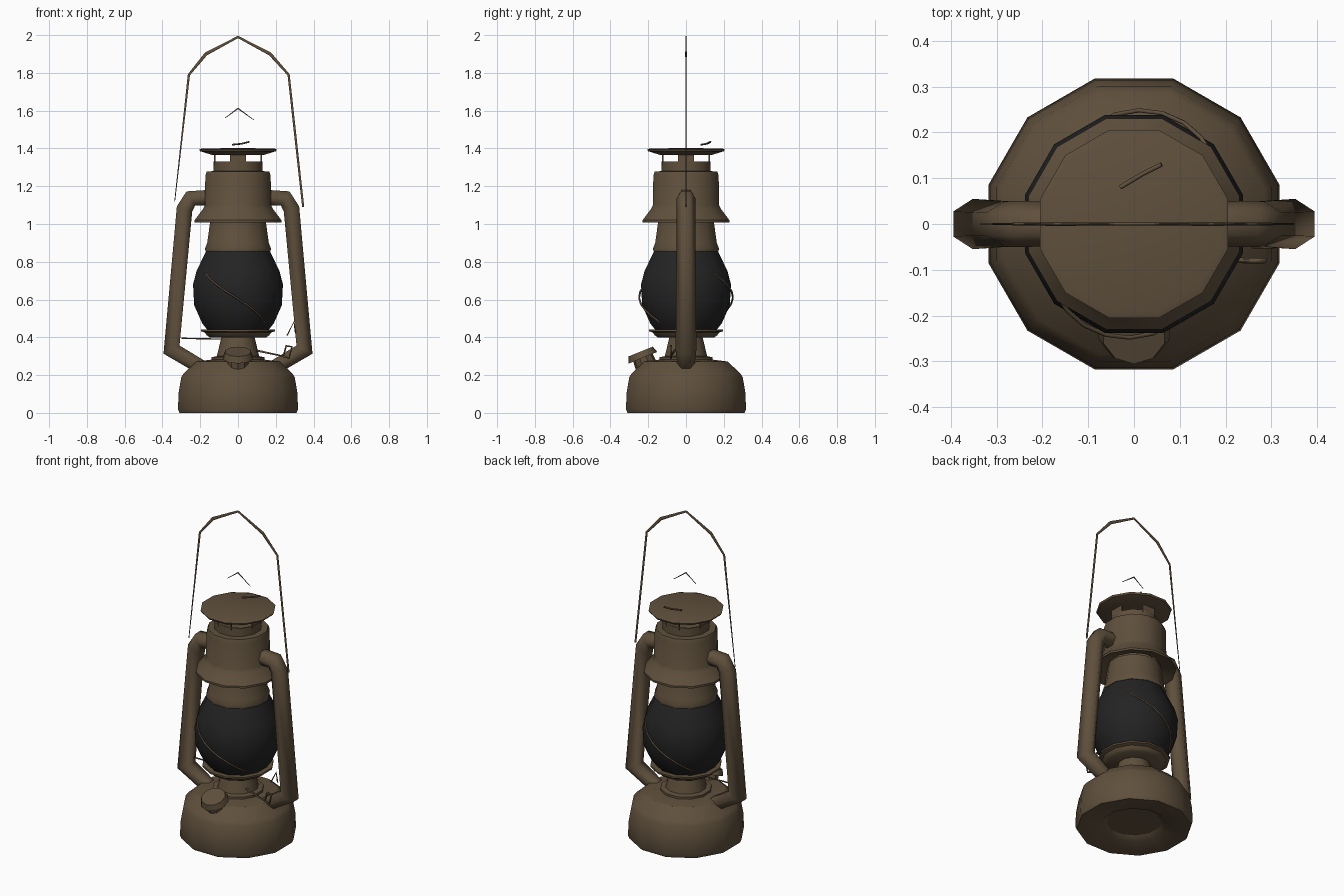
import bpy
import bmesh
from math import sin, cos, pi, radians
from mathutils import Matrix, Vector

if "Cube" in bpy.data.objects:
    bpy.data.objects.remove(bpy.data.objects["Cube"], do_unlink=True)


def material(name, rgb):
    m = bpy.data.materials.new(name)
    m.use_nodes = True
    m.diffuse_color = (*rgb, 1)
    bsdf = m.node_tree.nodes["Principled BSDF"]
    bsdf.inputs["Base Color"].default_value = (*rgb, 1)
    bsdf.inputs["Roughness"].default_value = 0.8
    return m


BROWN = material("aged brown metal", (0.115, 0.08, 0.046))
BLACK = material("smoked glass", (0.017, 0.017, 0.017))
SIDES = 12


def finish(name, bm, mat, angle=35):
    bmesh.ops.remove_doubles(bm, verts=bm.verts, dist=0.0005)
    bmesh.ops.recalc_face_normals(bm, faces=bm.faces)
    me = bpy.data.meshes.new(name)
    bm.to_mesh(me)
    bm.free()
    me.materials.append(mat)
    for p in me.polygons:
        p.use_smooth = True
    me.set_sharp_from_angle(angle=radians(angle))
    ob = bpy.data.objects.new(name, me)
    bpy.context.collection.objects.link(ob)
    return ob


def lathe(name, profile, mat=BROWN, sides=SIDES):
    """Revolve (silhouette half-width, z) points around the z axis."""
    bm = bmesh.new()
    fit = 1 / cos(pi / sides)
    rings = []
    for r, z in profile:
        rings.append([bm.verts.new((r * fit * cos(2 * pi * (i + 0.5) / sides),
                                    r * fit * sin(2 * pi * (i + 0.5) / sides), z))
                      for i in range(sides)])
    for a, b in zip(rings, rings[1:]):
        for i in range(sides):
            j = (i + 1) % sides
            bm.faces.new((a[i], a[j], b[j], b[i]))
    return finish(name, bm, mat)


def tube(name, points, radius, widths=None, resolution=2):
    """Round tube along straight segments."""
    cu = bpy.data.curves.new(name, "CURVE")
    cu.dimensions = "3D"
    cu.bevel_depth = radius
    cu.bevel_resolution = resolution
    cu.use_fill_caps = True
    sp = cu.splines.new("POLY")
    sp.points.add(len(points) - 1)
    for i, p in enumerate(points):
        sp.points[i].co = (*p, 1)
        sp.points[i].radius = widths[i] if widths else 1
    sp.use_smooth = True
    cu.materials.append(BROWN)
    ob = bpy.data.objects.new(name, cu)
    bpy.context.collection.objects.link(ob)
    return ob


# Fuel tank with a shallow recess underneath
lathe("fuel_tank", [(0, 0.04), (0.15, 0.035), (0.18, 0.012), (0.31, 0.0), (0.318, 0.02),
                    (0.314, 0.11), (0.3, 0.19), (0.285, 0.212), (0.22, 0.272),
                    (0.14, 0.282), (0, 0.285)])

# Burner neck and crown below the glass
lathe("burner_neck", [(0.14, 0.27), (0.14, 0.295), (0.112, 0.3), (0.088, 0.4), (0, 0.4)])
lathe("burner_crown", [(0, 0.395), (0.15, 0.4), (0.165, 0.41), (0.175, 0.425), (0.195, 0.432),
                       (0.195, 0.442), (0.15, 0.44), (0, 0.44)])

# Glass globe
lathe("glass_globe", [(0, 0.43), (0.155, 0.43), (0.19, 0.475), (0.232, 0.57), (0.238, 0.68),
                      (0.22, 0.75), (0.165, 0.865), (0, 0.865)], BLACK)

# Chimney collar, hood and vent
lathe("globe_collar", [(0, 0.855), (0.172, 0.855), (0.175, 0.87), (0.163, 0.9),
                       (0.145, 1.03), (0, 1.03)])
lathe("hood", [(0.14, 1.04), (0.2, 1.02), (0.23, 1.008), (0.23, 1.02), (0.185, 1.08),
               (0.175, 1.1), (0.173, 1.255), (0.165, 1.278), (0.125, 1.28)])
lathe("vent_ring", [(0, 1.26), (0.13, 1.26), (0.13, 1.33), (0.122, 1.33), (0.12, 1.29), (0, 1.29)])
lathe("top_cap", [(0, 1.375), (0.135, 1.365), (0.2, 1.385), (0.205, 1.395), (0.19, 1.4), (0, 1.402)])

# Vent posts between ring and cap
for k in range(4):
    bm = bmesh.new()
    turn = Matrix.Rotation(k * pi / 2, 4, "Z")
    bmesh.ops.create_cube(bm, size=1, matrix=turn @ Matrix.Translation((0, -0.124, 1.345))
                          @ Matrix.Diagonal((0.085, 0.008, 0.06, 1)))
    finish("vent_post", bm, BROWN)

# Side air tubes
for side, label in ((1, "left"), (-1, "right")):
    path = [(0.15, 1.14), (0.25, 1.135), (0.283, 1.08), (0.352, 0.335), (0.2, 0.245)]
    tube(label + "_air_tube", [(side * x, 0, z) for x, z in path], 0.047,
         (1, 1.08, 1.05, 1.17, 0.95), 1)

# Thin carrying handle, flattened front to back
bail = tube("carrying_handle",
            [(-0.335, 0, 1.12), (-0.26, 0, 1.79), (-0.17, 0, 1.9), (0, 0, 1.99),
             (0.17, 0, 1.9), (0.268, 0, 1.79), (0.345, 0, 1.09)], 0.008,
            (0.3, 0.9, 1.3, 0.9, 1.3, 0.9, 0.8), 1)
bail.scale.y = 0.4

# Small lifting loop above the cap
loop = tube("lifting_loop", [(-0.07, 0, 1.56), (0, 0, 1.612), (0.085, 0, 1.55)], 0.004,
            (0.4, 1.2, 0.4), 1)
loop.scale.y = 0.5
tube("cap_catch", [(-0.03, 0.08, 1.42), (0.02, 0.11, 1.425), (0.06, 0.13, 1.435)], 0.005, None, 1)

# Filler cap tilted toward the front
tilt = Matrix.Translation((0, -0.225, 0.285)) @ Matrix.Rotation(radians(22), 4, "X")
for name, r1, r2, depth, z in (("filler_neck", 0.06, 0.055, 0.07, -0.02),
                               ("filler_cap", 0.082, 0.07, 0.035, 0.025)):
    bm = bmesh.new()
    bmesh.ops.create_cone(bm, cap_ends=True, segments=10, radius1=r1, radius2=r2, depth=depth,
                          matrix=tilt @ Matrix.Translation((0, 0, z)))
    finish(name, bm, BROWN)

# Slanting guard wires hugging the globe
for k in range(2):
    pts = []
    for i in range(9):
        t = i / 8
        a = radians(-140 + 95 * t) + k * pi
        z = 0.74 - 0.26 * t
        r = 0.25 - 2.2 * (z - 0.635) ** 2
        pts.append((r * cos(a), r * sin(a), z))
    tube("guard_wire", pts, 0.005, None, 1)

# Globe lifter wire and wick crank
tube("lifter_wire", [(-0.3, 0, 0.395), (-0.16, 0, 0.392), (-0.05, 0, 0.39)], 0.004, None, 1)
tube("wick_crank", [(0.1, -0.06, 0.33), (0.24, -0.08, 0.3), (0.255, -0.08, 0.355),
                    (0.285, -0.08, 0.35), (0.27, -0.08, 0.29), (0.24, -0.08, 0.3)], 0.006, None, 1)
tube("crank_spring", [(0.26, -0.05, 0.41), (0.295, -0.05, 0.48), (0.305, -0.05, 0.42)], 0.004, None, 1)
